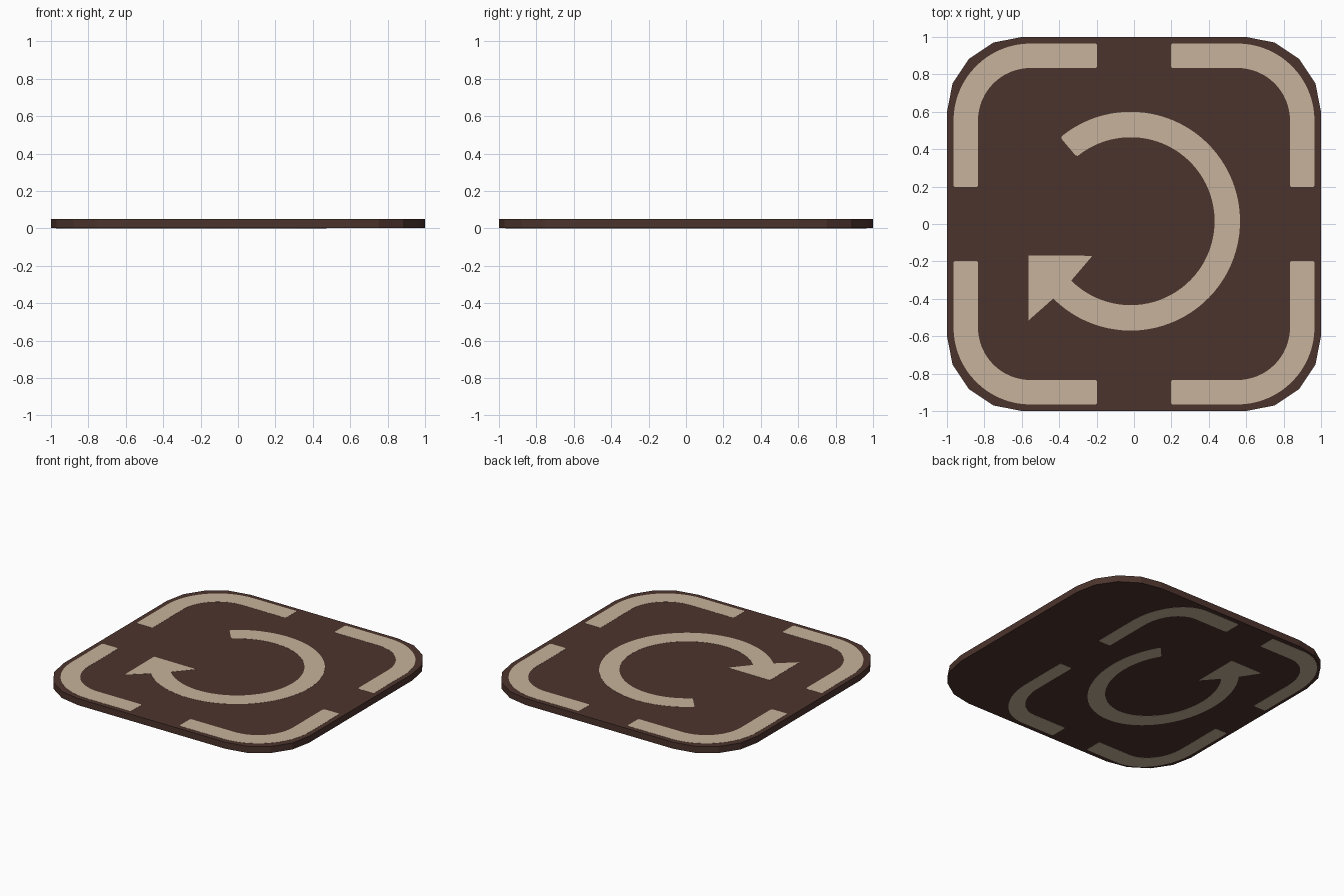
import bpy, bmesh, math

if "Cube" in bpy.data.objects:
    bpy.data.objects.remove(bpy.data.objects["Cube"])

TOP, SKIN = 0.05, 0.001   # tile height, thickness of the painted markings


def material(name, rgb):
    m = bpy.data.materials.new(name)
    m.diffuse_color = (*rgb, 1)
    m.use_nodes = True
    m.node_tree.nodes["Principled BSDF"].inputs["Base Color"].default_value = m.diffuse_color
    return m


brown = material("dark brown", (0.073, 0.034, 0.026))
tan = material("light tan", (0.565, 0.445, 0.325))


def arc(cx, cy, r, a0, a1, n):
    return [(cx + r * math.cos(math.radians(a0 + (a1 - a0) * i / n)),
             cy + r * math.sin(math.radians(a0 + (a1 - a0) * i / n))) for i in range(n + 1)]


def add_object(name, bm, mat):
    bmesh.ops.recalc_face_normals(bm, faces=bm.faces)
    me = bpy.data.meshes.new(name)
    bm.to_mesh(me)
    bm.free()
    me.materials.append(mat)
    ob = bpy.data.objects.new(name, me)
    bpy.context.collection.objects.link(ob)
    return ob


def band(name, outer, inner, place, z0, z1, tip=None):
    """Thin plate between two point rows, with an optional closing tip."""
    bm = bmesh.new()
    o = [bm.verts.new((*place(*p), z0)) for p in outer]
    i = [bm.verts.new((*place(*p), z0)) for p in inner]
    for k in range(len(o) - 1):
        bm.faces.new((o[k], o[k + 1], i[k + 1], i[k]))
    if tip:
        bm.faces.new((o[-1], bm.verts.new((*place(*tip), z0)), i[-1]))
    bmesh.ops.recalc_face_normals(bm, faces=bm.faces)
    ext = bmesh.ops.extrude_face_region(bm, geom=bm.faces[:], use_keep_orig=True)
    for v in ext["geom"]:
        if isinstance(v, bmesh.types.BMVert):
            v.co.z = z1
    return add_object(name, bm, tan)


# tile body: rounded square with four facets per corner
bm = bmesh.new()
outline = []
for q, (sx, sy) in enumerate([(1, 1), (-1, 1), (-1, -1), (1, -1)]):
    outline += arc(0.6 * sx, 0.6 * sy, 0.4, 90 * q, 90 * q + 90, 4)
base = bm.faces.new([bm.verts.new((x, y, SKIN)) for x, y in outline])
ext = bmesh.ops.extrude_face_region(bm, geom=[base], use_keep_orig=True)
for v in ext["geom"]:
    if isinstance(v, bmesh.types.BMVert):
        v.co.z = TOP - SKIN
add_object("tile_body", bm, brown)

# markings: upright on top, turned and squeezed on the underside
sides = {
    "top": (lambda x, y: (x, y), TOP - SKIN, TOP),
    "bottom": (lambda x, y: (0.75 * y - 0.25, -x), SKIN, 0.0),
}

# corner bracket rows (first quadrant), with slightly rounded ends
c, e = 0.553, 0.008
b_out = ([(0.965 - e, 0.197), (0.965, 0.197 + e)] + arc(c, c, 0.965 - c, 0, 90, 16)
         + [(0.197 + e, 0.965), (0.197, 0.965 - e)])
b_in = ([(0.834 + e, 0.197), (0.834, 0.197 + e)] + arc(c, c, 0.834 - c, 0, 90, 16)
        + [(0.197 + e, 0.834), (0.197, 0.834 + e)])

# circular arrow rows: tail, ring, then head barbs
cx, cy = -0.018, 0.015
a_out = arc(cx, cy, 0.575, 130, 130, 1)[:1] + arc(cx, cy, 0.585, 129, -135, 64) + [(-0.563, -0.515)]
a_in = arc(cx, cy, 0.46, 130, 130, 1)[:1] + arc(cx, cy, 0.449, 129, -135, 64) + [(-0.222, -0.17)]

for side, (place, z0, z1) in sides.items():
    for label, sx, sy in [("back_right", 1, 1), ("back_left", -1, 1),
                          ("front_left", -1, -1), ("front_right", 1, -1)]:
        band(f"{side}_bracket_{label}",
             [(x * sx, y * sy) for x, y in b_out],
             [(x * sx, y * sy) for x, y in b_in], place, z0, z1)
    band(f"{side}_circular_arrow", a_out, a_in, place, z0, z1, tip=(-0.565, -0.168))
